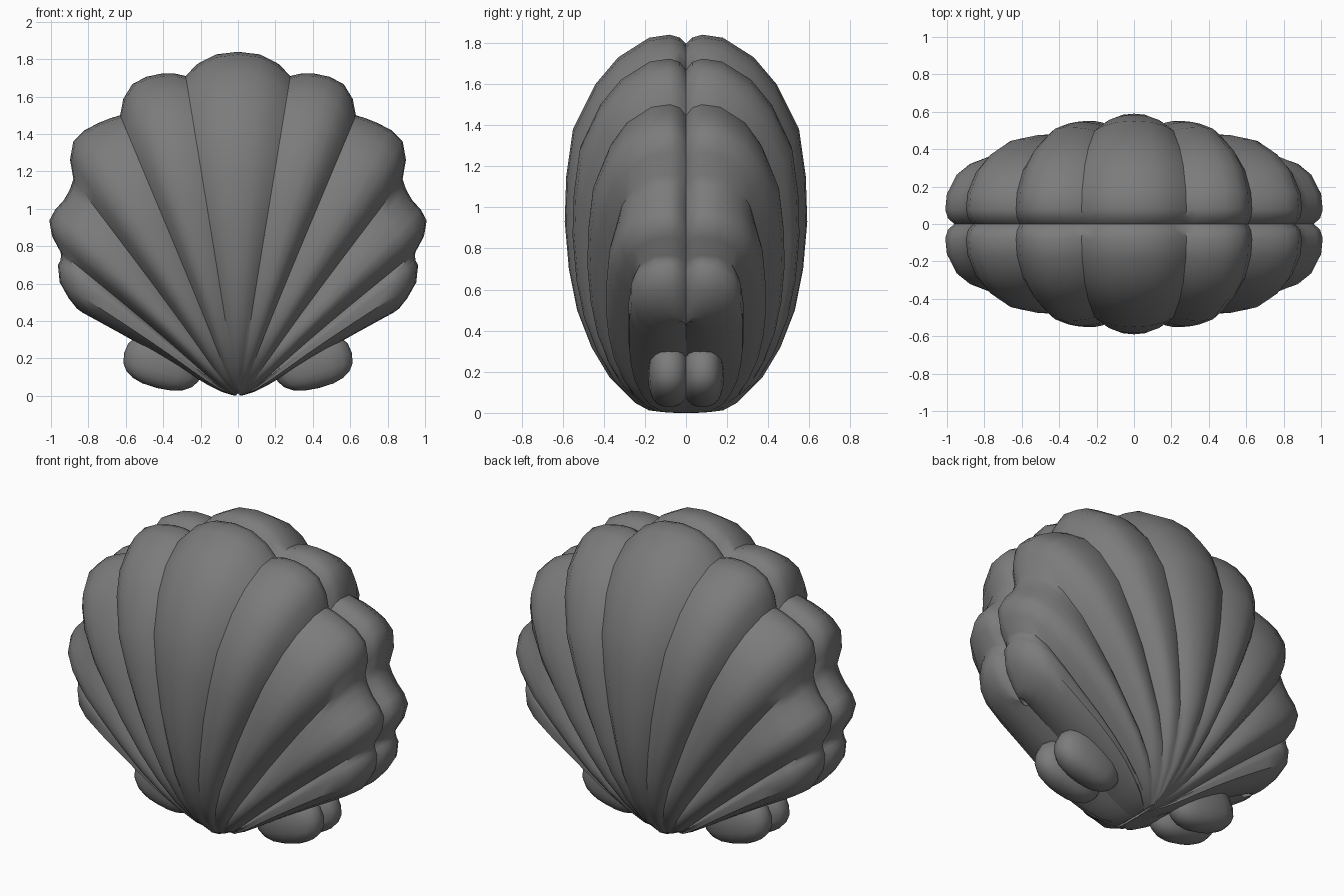
import bpy, bmesh, math
from math import sin, cos, radians
from mathutils import Matrix

cube = bpy.data.objects.get("Cube")
if cube:
    bpy.data.objects.remove(cube)

grey = bpy.data.materials.new("shell grey")
grey.use_nodes = True
colour = (0.2, 0.2, 0.2, 1)
grey.diffuse_color = colour
grey.node_tree.nodes["Principled BSDF"].inputs["Base Color"].default_value = colour

# Rib crests and the grooves between them: (angle from vertical, reach, depth)
CRESTS = [(0, 1.84, .59), (16, 1.775, .552), (30, 1.64, .48), (44.5, 1.395, .39), (54, 1.19, .28)]
GROOVES = [(9.3, 1.733, .532), (22.8, 1.627, .455), (37.2, 1.456, .358), (51, 1.22, .25)]
# Outer margin rolling under to the seam
MARGIN = [(57.5, 1.13, .275), (60, 1.045, .225), (61.5, .98, .15), (61.8, .94, .07), (60, .91, 0)]
# Crest profile from the rim seam over the belly to the hinge: (reach, depth)
PROFILE = [(1.795, 0), (1.826, .03), (1.84, .08), (1.825, .18), (1.73, .33), (1.6, .44), (1.38, .55),
           (1.15, .583), (.93, .59), (.7, .57), (.5, .53), (.32, .46), (.17, .37), (.05, .25),
           (.012, .18), (.012, .11), (.05, 0)]
BELLY = 8


def mix(a, b, t):
    return tuple(p + (q - p) * t for p, q in zip(a, b))


def stations():
    """Half fan of (shaped, ungrooved) stations from the middle outwards."""
    out = [(CRESTS[0], CRESTS[0])]
    for i, groove in enumerate(GROOVES):
        a, b = CRESTS[i], CRESTS[i + 1]
        for crest, steps in ((a, (.4, .75, 1)), (b, (.75, .4, 0))):
            for v in steps:
                ang = crest[0] + (groove[0] - crest[0]) * v
                shaped = (ang,) + mix(crest, groove, v ** 2.5)[1:]
                plain = mix(a, b, (ang - a[0]) / (b[0] - a[0]))
                out.append((shaped, plain))
    return out + [(m, m) for m in MARGIN]


def finish(name, bm):
    bmesh.ops.remove_doubles(bm, verts=bm.verts, dist=.0005)
    bmesh.ops.recalc_face_normals(bm, faces=bm.faces)
    mesh = bpy.data.meshes.new(name)
    bm.to_mesh(mesh)
    bm.free()
    mesh.materials.append(grey)
    obj = bpy.data.objects.new(name, mesh)
    bpy.context.collection.objects.link(obj)
    bpy.ops.object.select_all(action='DESELECT')
    obj.select_set(True)
    bpy.context.view_layer.objects.active = obj
    bpy.ops.object.shade_smooth_by_angle(angle=radians(42))
    return obj


def shell_half(name, side):
    half = stations()
    fan = [(-1, s) for s in reversed(half[1:])] + [(1, s) for s in half]
    bm = bmesh.new()
    rows = []
    for sign, (shaped, plain) in fan:
        row = []
        for k, (reach, depth) in enumerate(PROFILE):
            # Grooves fade out towards the hinge
            w = min(1, max(0, reach - .1) / .55)
            ang, r, d = mix(plain, shaped, w)
            rho = reach * r / 1.84
            if k < 2:
                # Seam groove, deeper on the outer ribs
                rho *= 1 - (.03, .008)[k] * min(1, ang / 57)
            # Thinner ribs keep a blunt rim; the margin closes onto the seam
            blunt = depth / .59 if k < BELLY else 1
            scale = 1 + (max(d, .25) / .59 - 1) * blunt
            y = depth * scale * min(1, d / .25)
            # The fan spreads wider around the beak
            a = sign * radians(ang * (1 + .42 * math.exp(-rho / .15)))
            row.append(bm.verts.new((rho * sin(a), side * y, rho * cos(a))))
        rows.append(row)
    for p, q in zip(rows, rows[1:]):
        for k in range(len(PROFILE) - 1):
            bm.faces.new((p[k], p[k + 1], q[k + 1], q[k]))
    bmesh.ops.dissolve_degenerate(bm, edges=bm.edges, dist=.0005)
    obj = finish(name, bm)
    # Make the open half face outwards
    belly = max(obj.data.polygons, key=lambda f: side * f.center.y)
    if belly.normal.y * side < 0:
        obj.data.flip_normals()


def ear_lobe(name, sx, sy):
    bm = bmesh.new()
    bmesh.ops.create_uvsphere(bm, u_segments=16, v_segments=10, radius=1)
    for v in bm.verts:
        # Blunt the ball a little towards a rounded block
        v.co = [math.copysign(abs(c) ** .82, c) for c in v.co]
    bm.transform(Matrix.Translation((sx * .4, sy * .082, .178))
                 @ Matrix.Rotation(-sx * radians(14), 4, 'Y')
                 @ Matrix.Diagonal((.215, .103, .14, 1)))
    finish(name, bm)


shell_half("front_shell", -1)
shell_half("back_shell", 1)
for sx, lr in ((1, "left"), (-1, "right")):
    for sy, fb in ((-1, "front"), (1, "back")):
        ear_lobe(f"{lr}_{fb}_ear", sx, sy)
